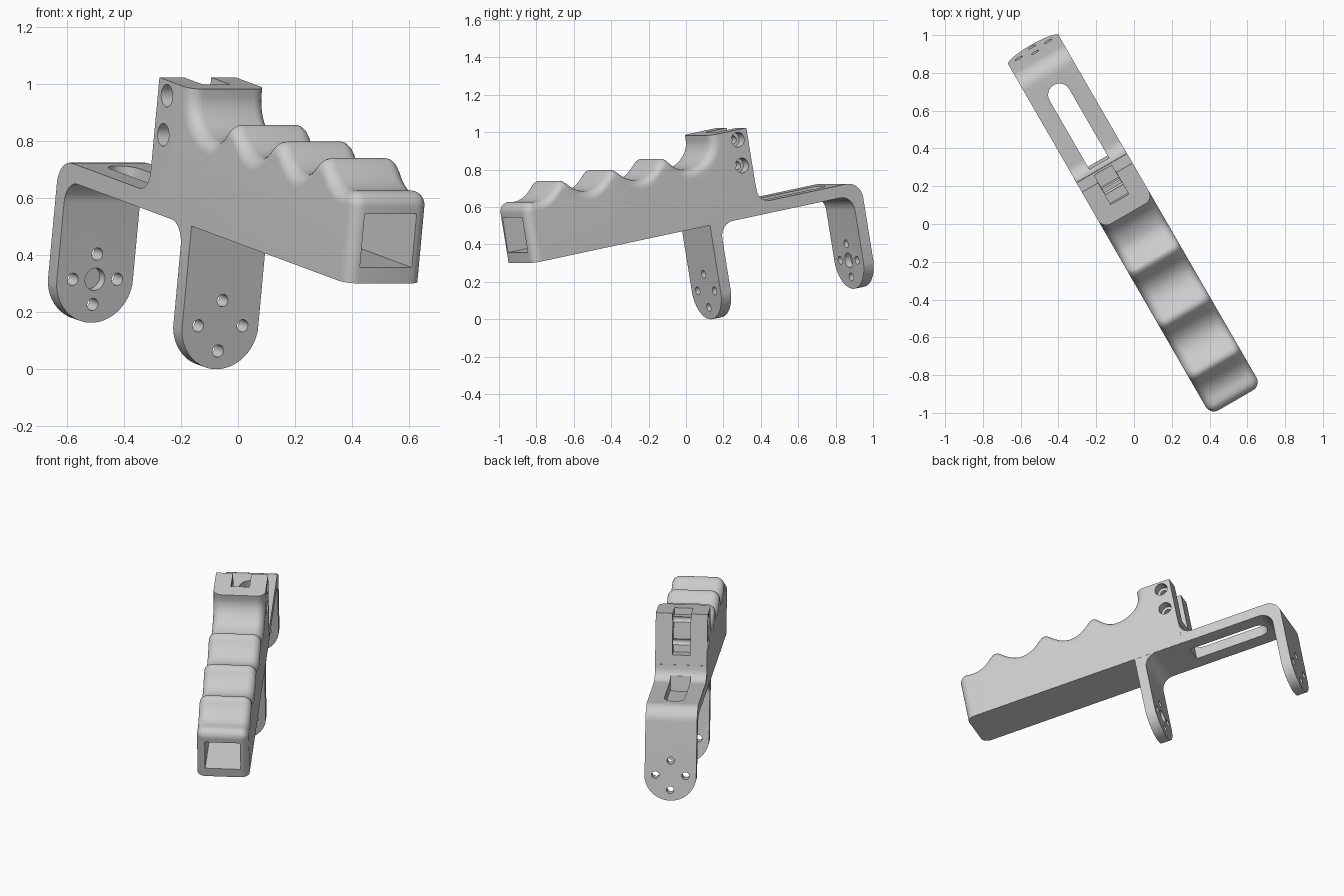
import bpy, bmesh, math
from mathutils import Matrix, Vector

cube = bpy.data.objects.get("Cube")
if cube:
    bpy.data.objects.remove(cube, do_unlink=True)

# Local frame: x along the handle, y across it, z up; then tilted and turned
POSE = Matrix.Rotation(math.radians(120), 4, 'Z') @ Matrix.Rotation(math.radians(-10.5), 4, 'Y')
HALF = 0.155          # half width of every part
BOTTOM = 0.483        # underside of handle
TOP = 0.955           # top of tower
BACK = 0.465          # back of tower

grey = bpy.data.materials.new("light_grey")
grey.use_nodes = True
grey.diffuse_color = (0.6, 0.6, 0.6, 1)
grey.node_tree.nodes["Principled BSDF"].inputs["Base Color"].default_value = (0.6, 0.6, 0.6, 1)


def finish(name, bm, helper=False):
    bmesh.ops.remove_doubles(bm, verts=bm.verts, dist=0.0005)
    bmesh.ops.recalc_face_normals(bm, faces=bm.faces)
    mesh = bpy.data.meshes.new(name)
    bm.to_mesh(mesh)
    bm.free()
    mesh.materials.append(grey)
    obj = bpy.data.objects.new(name, mesh)
    obj.matrix_world = POSE
    bpy.context.collection.objects.link(obj)
    if helper:
        obj.hide_render = True
        obj.hide_viewport = True
        obj.display_type = 'WIRE'
    return obj


def prism(name, points, place, helper=False):
    """Extrude a 2D outline; place(a, b, side) gives the 3D point."""
    bm = bmesh.new()
    ends = [[bm.verts.new(place(a, b, side)) for a, b in points] for side in (-1, 1)]
    bm.faces.new(ends[0])
    bm.faces.new(ends[1])
    n = len(points)
    for i in range(n):
        j = (i + 1) % n
        bm.faces.new((ends[0][i], ends[0][j], ends[1][j], ends[1][i]))
    return finish(name, bm, helper)


def box(name, x, y, z):
    return prism(name, [(x[0], z[0]), (x[1], z[0]), (x[1], z[1]), (x[0], z[1])],
                 lambda a, b, s: (a, y[0] if s < 0 else y[1], b), True)


def disc(cx, cy, r, n=24):
    return [(cx + r * math.cos(2 * math.pi * i / n), cy + r * math.sin(2 * math.pi * i / n)) for i in range(n)]


def along_x(x0, x1):
    return lambda a, b, s: (x0 if s < 0 else x1, a, b)


def along_y(y0, y1):
    return lambda a, b, s: (a, y0 if s < 0 else y1, b)


def rounded(corners, steps=8):
    """Round each (x, z, radius) right-angle corner of an outline."""
    out = []
    for i, (x, z, r) in enumerate(corners):
        p = Vector((x, z))
        if not r:
            out.append((x, z))
            continue
        d0 = (Vector(corners[i - 1][:2]) - p).normalized()
        d1 = (Vector(corners[(i + 1) % len(corners)][:2]) - p).normalized()
        for k in range(steps + 1):
            t = math.pi / 2 * k / steps
            out.append(tuple(p + r * (d0 * (1 - math.sin(t)) + d1 * (1 - math.cos(t)))))
    return out


def boolean(obj, cutters, op='DIFFERENCE'):
    for c in cutters:
        m = obj.modifiers.new(c.name, 'BOOLEAN')
        m.operation = op
        m.solver = 'EXACT'
        m.object = c


# Handle spine: points with the direction pointing into the body
R = 0.05
FRONT = -0.955
spine = [(FRONT, BOTTOM, 1, 0)]
for k in range(9):
    t = math.pi / 2 * k / 8
    spine.append((FRONT + R - R * math.cos(t), 0.755 + R * math.sin(t), math.cos(t), -math.sin(t)))


def scallop(v):
    v = abs(v)
    return 0.80 + 0.083 * (1.25 * v * v if v < 0.8 else 1 - 5 * (1 - v) ** 2)


# Three finger scallops, then the sweep up into the tower
for mid, half, start, stop in ((-0.86, 0.16, -0.2, 1), (-0.54, 0.16, -1, 1),
                               (-0.22, 0.16, -1, 1), (0.08, 0.14, -1, 0)):
    for k in range(1, 21):
        v = start + (stop - start) * k / 20
        spine.append((mid + half * v, scallop(v), 0, -1))
for k in range(1, 15):
    t = math.pi / 2 * k / 14
    spine.append((0.08 + 0.16 * math.sin(t), 0.80 + 0.13 * (1 - math.cos(t)), math.sin(t), -math.cos(t)))
spine.append((0.24, TOP, 1, 0))

# Handle body: rounded section swept along the spine
bm = bmesh.new()
section = [(HALF - R + R * math.sin(a), R * (1 - math.cos(a)))
           for a in [math.pi / 2 * k / 7 for k in range(8)]]
section = [(-y, d) for y, d in reversed(section)] + section
rows = [[bm.verts.new((x + dx * d, y, z + dz * d)) for y, d in section] for x, z, dx, dz in spine]
for r0, r1 in zip(rows, rows[1:]):
    for i in range(len(section) - 1):
        bm.faces.new((r0[i], r0[i + 1], r1[i + 1], r1[i]))
low = [bm.verts.new((BACK, y, BOTTOM)) for y in (-HALF, HALF)]
high = [bm.verts.new((BACK, y, TOP)) for y in (-HALF, HALF)]
bm.faces.new(rows[0] + [low[1], low[0]])
bm.faces.new(rows[-1] + [high[1], high[0]])
bm.faces.new((low[0], low[1], high[1], high[0]))
for side, col in ((0, 0), (1, -1)):
    bm.faces.new([r[col] for r in rows] + [high[side], low[side]])
handle = finish("grip_handle", bm)

# Handle cuts: square socket, stepped rear groove, counterbored cross holes
cuts = [box("socket_cutter", (-1.1, -0.25), (-0.105, 0.105), (0.54, 0.73)),
        box("groove_top_cutter", (0.33, 0.6), (-0.055, 0.055), (0.915, 1.1)),
        box("groove_cutter", (0.39, 0.6), (-0.053, 0.053), (0.70, 1.05))]
for i, z in enumerate((0.902, 0.762)):
    cuts.append(prism(f"cross_hole_cutter_{i}", disc(0.402, z, 0.022), along_y(-0.3, 0.3), True))
    for s in (-1, 1):
        cuts.append(prism(f"counterbore_cutter_{i}_{s}", disc(0.402, z, 0.04),
                          along_y(s * 0.10, s * 0.3), True))
boolean(handle, cuts)

# Bracket: plate with two hanging legs
TIP = -0.028
bracket = prism("mounting_bracket", rounded([
    (0.15, TIP - 0.02, 0), (0.15, 0.52, 0), (0.44, 0.52, 0), (0.44, 0.64, 0), (0.467, 0.64, 0),
    (0.467, 0.547, 0.07), (1.107, 0.547, 0.09), (1.107, TIP - 0.02, 0), (1.045, TIP - 0.02, 0),
    (1.045, 0.481, 0.08), (0.212, 0.481, 0.08), (0.212, TIP - 0.02, 0)]),
    along_y(-HALF + 0.001, HALF - 0.001))

# Rounded leg ends
mid_z = TIP + HALF
arc = [(HALF * math.cos(t), mid_z + HALF * math.sin(t))
       for t in [math.pi + math.pi * k / 28 for k in range(29)]]
outline = prism("leg_outline", arc + [(HALF, 1), (-HALF, 1)], along_x(-0.5, 1.5), True)
boolean(bracket, [outline], 'INTERSECT')

# Bracket cuts: long slot, four screw holes through both legs, facing pockets
slot_end = [(0.905 + 0.06 * math.sin(t), 0.06 * math.cos(t))
            for t in [math.pi * k / 16 for k in range(17)]]
cuts = [prism("slot_cutter", slot_end + [(0.48, -0.06), (0.48, 0.06)],
              lambda a, b, s: (a, b, 0.3 if s < 0 else 0.6), True)]
for i in range(4):
    t = math.pi / 2 * i
    cuts.append(prism(f"screw_hole_cutter_{i}",
                      disc(0.09 * math.cos(t), mid_z + 0.09 * math.sin(t), 0.022),
                      along_x(0, 1.3), True))
cuts.append(prism("pocket_cutter", disc(0, mid_z, 0.04), along_x(0.175, 1.082), True))
boolean(bracket, cuts)

# Smooth curved surfaces, keep hard edges
for obj in (handle, bracket):
    bpy.ops.object.select_all(action='DESELECT')
    obj.select_set(True)
    bpy.context.view_layer.objects.active = obj
    for m in [m.name for m in obj.modifiers]:
        bpy.ops.object.modifier_apply(modifier=m)
    bpy.ops.object.shade_smooth_by_angle(angle=math.radians(32))
for obj in [o for o in bpy.data.objects if o.name.endswith(("_outline",)) or "_cutter" in o.name]:
    bpy.data.objects.remove(obj, do_unlink=True)
